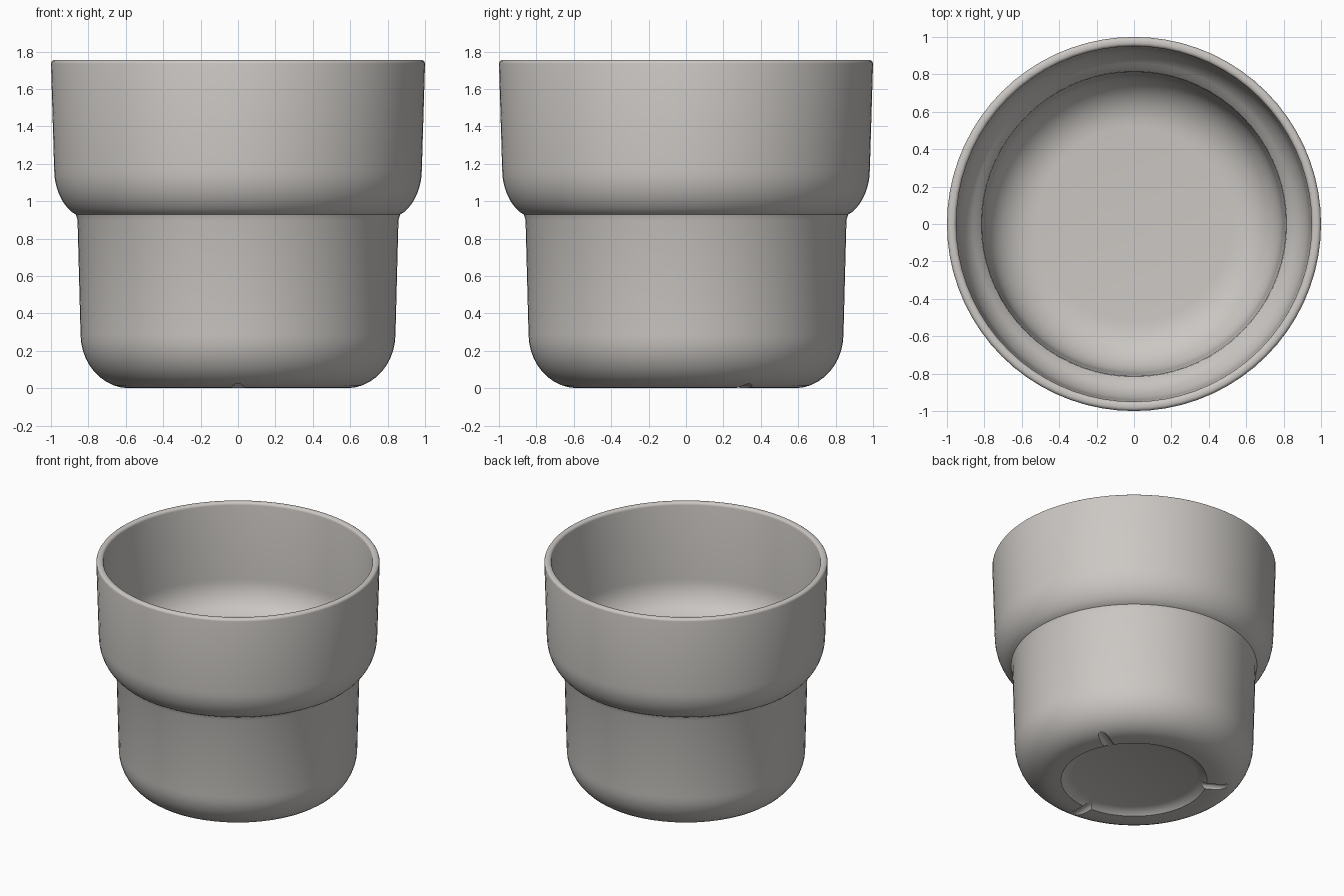
import bpy, bmesh
from math import sin, cos, pi, radians

SEGMENTS = 72

cube = bpy.data.objects.get("Cube")
if cube:
    bpy.data.objects.remove(cube, do_unlink=True)


def arc(cx, cz, rx, rz, start, end, steps):
    """Points on an elliptical arc in the (radius, height) plane."""
    angles = [radians(start + (end - start) * i / steps) for i in range(steps + 1)]
    return [(cx + rx * cos(a), cz + rz * sin(a)) for a in angles]


def lathe(name, profile):
    """Revolve an axis-to-axis profile into a closed solid."""
    bm = bmesh.new()
    verts = [bm.verts.new((r, 0, z)) for r, z in profile]
    edges = [bm.edges.new(pair) for pair in zip(verts, verts[1:])]
    bmesh.ops.spin(bm, geom=verts + edges, axis=(0, 0, 1), cent=(0, 0, 0),
                   angle=2 * pi, steps=SEGMENTS)
    bmesh.ops.remove_doubles(bm, verts=bm.verts, dist=0.0005)
    bmesh.ops.recalc_face_normals(bm, faces=bm.faces)
    mesh = bpy.data.meshes.new(name)
    bm.to_mesh(mesh)
    bm.free()
    obj = bpy.data.objects.new(name, mesh)
    bpy.context.collection.objects.link(obj)
    return obj


# Glazed clay colour
clay = bpy.data.materials.new("warm grey ceramic")
clay.use_nodes = True
colour = (0.60, 0.575, 0.55, 1)
clay.diffuse_color = colour
clay.node_tree.nodes["Principled BSDF"].inputs["Base Color"].default_value = colour

# Outside: recessed base, foot ring, rounded foot, waist and flared collar
outside = [(0, 0.035), (0.44, 0.035), (0.49, 0.02), (0.515, 0), (0.58, 0)]
outside += arc(0.58, 0.29, 0.262, 0.29, -80, 0, 9)
outside += [(0.858, 0.90), (0.868, 0.93)]
outside += arc(0.78, 1.17, 0.203, 0.27, -58, 0, 8)
outside += arc(0.98, 1.735, 0.02, 0.02, 0, 90, 4)

# Inside: rim, collar, ledge, lower wall and flat floor
inside = arc(0.97, 1.735, 0.02, 0.02, 90, 180, 4)
inside += arc(0.73, 1.17, 0.208, 0.25, 0, -58, 8)
inside += [(0.818, 0.93), (0.813, 0.90)]
inside += arc(0.52, 0.34, 0.275, 0.26, 0, -90, 9)
inside += [(0, 0.08)]

pot = lathe("plant_pot", outside + inside)
pot.data.materials.append(clay)

# Three drainage notches across the foot ring
for i, angle in enumerate((-90, 30, 150)):
    a = radians(angle)
    bpy.ops.mesh.primitive_cylinder_add(
        vertices=16, radius=0.04, depth=0.3,
        location=(0.58 * cos(a), 0.58 * sin(a), -0.015), rotation=(0, pi / 2, a))
    cutter = bpy.context.object
    cutter.name = f"notch_cutter_{i + 1}"
    cutter.data.materials.append(clay)
    cutter.hide_render = True
    cutter.hide_set(True)
    notch = pot.modifiers.new(f"foot notch {i + 1}", 'BOOLEAN')
    notch.operation = 'DIFFERENCE'
    notch.solver = 'EXACT'
    notch.object = cutter

# Bake the notches, then drop the cutters
bpy.ops.object.select_all(action='DESELECT')
pot.select_set(True)
bpy.context.view_layer.objects.active = pot
for modifier in list(pot.modifiers):
    cutter = modifier.object
    bpy.ops.object.modifier_apply(modifier=modifier.name)
    bpy.data.objects.remove(cutter, do_unlink=True)
bpy.ops.object.shade_smooth_by_angle(angle=radians(28))
